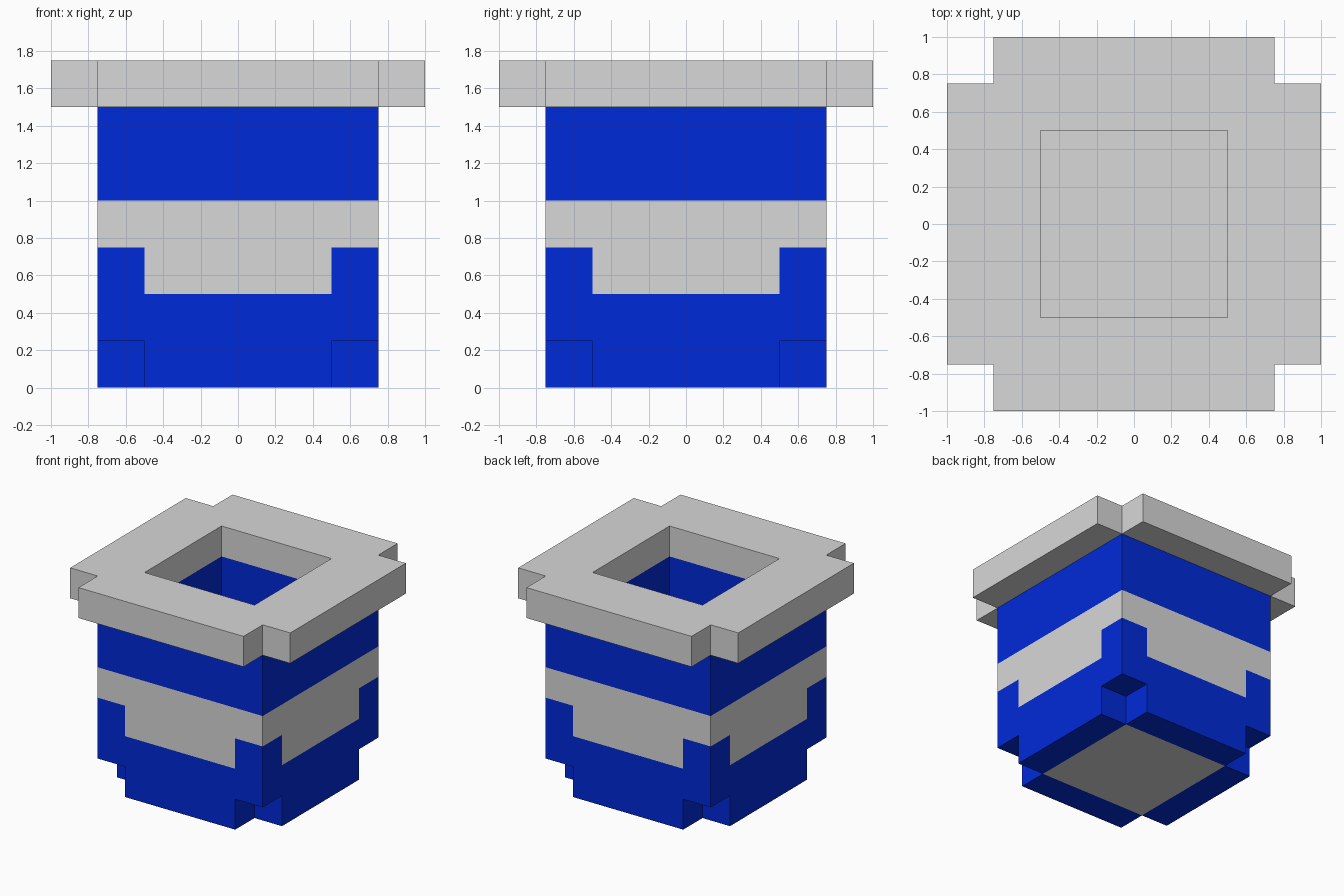
import bpy, bmesh
from mathutils import Vector

cube = bpy.data.objects.get("Cube")
if cube:
    bpy.data.objects.remove(cube, do_unlink=True)


def material(name, rgb):
    m = bpy.data.materials.new(name)
    m.use_nodes = True
    m.diffuse_color = (*rgb, 1)
    m.node_tree.nodes["Principled BSDF"].inputs["Base Color"].default_value = (*rgb, 1)
    return m


GREY = material("light grey", (0.686, 0.686, 0.686))
BLUE = material("deep blue", (0.0, 0.023, 0.686))

# Block boundaries across (x and y) and up (z)
SIDE = [-1, -0.75, -0.5, 0.5, 0.75, 1]
UP = [0, 0.25, 0.5, 0.75, 1, 1.5, 1.75]
GRID = (SIDE, SIDE, UP)


def block_part(cell):
    """Name of the part that fills a block, or None where it is empty."""
    if any(i < 0 or i >= len(g) - 1 for i, g in zip(cell, GRID)):
        return None
    x, y, z = [(g[i] + g[i + 1]) / 2 for i, g in zip(cell, GRID)]
    near, far = sorted((abs(x), abs(y)))
    if far < 0.5:                        # hollow middle closed by a floor
        return "floor" if z < 0.25 else None
    if z > 1.5:                          # overhanging rim with notched corners
        return None if near > 0.75 else "rim"
    if far > 0.75 or (z < 0.25 and near > 0.5):   # notched base corners
        return None
    return "walls"


def block_colour(cell):
    """0 is grey, 1 is blue."""
    if block_part(cell) != "walls":
        return 0
    z = (UP[cell[2]] + UP[cell[2] + 1]) / 2
    corner = cell[0] in (1, 3) and cell[1] in (1, 3)
    band = 0.75 < z < 1 or (0.5 < z < 0.75 and not corner)
    return 0 if band else 1


def build(name):
    """Make the outer skin of all blocks belonging to one part."""
    bm = bmesh.new()
    cells = [(i, j, k) for i in range(5) for j in range(5) for k in range(6)]
    for cell in cells:
        if block_part(cell) != name:
            continue
        for axis in range(3):
            u, v = (axis + 1) % 3, (axis + 2) % 3
            for step in (0, 1):
                neighbour = list(cell)
                neighbour[axis] += 2 * step - 1
                if block_part(neighbour):
                    continue
                corners = []
                for a, b in ((0, 0), (1, 0), (1, 1), (0, 1)):
                    p = Vector()
                    p[axis] = GRID[axis][cell[axis] + step]
                    p[u] = GRID[u][cell[u] + a]
                    p[v] = GRID[v][cell[v] + b]
                    corners.append(bm.verts.new(p))
                face = bm.faces.new(corners if step else corners[::-1])
                face.material_index = block_colour(cell)
    bmesh.ops.remove_doubles(bm, verts=bm.verts, dist=0.001)
    mesh = bpy.data.meshes.new(name)
    bm.to_mesh(mesh)
    bm.free()
    mesh.materials.append(GREY)
    mesh.materials.append(BLUE)
    bpy.context.collection.objects.link(bpy.data.objects.new(name, mesh))


for part in ("floor", "walls", "rim"):
    build(part)
